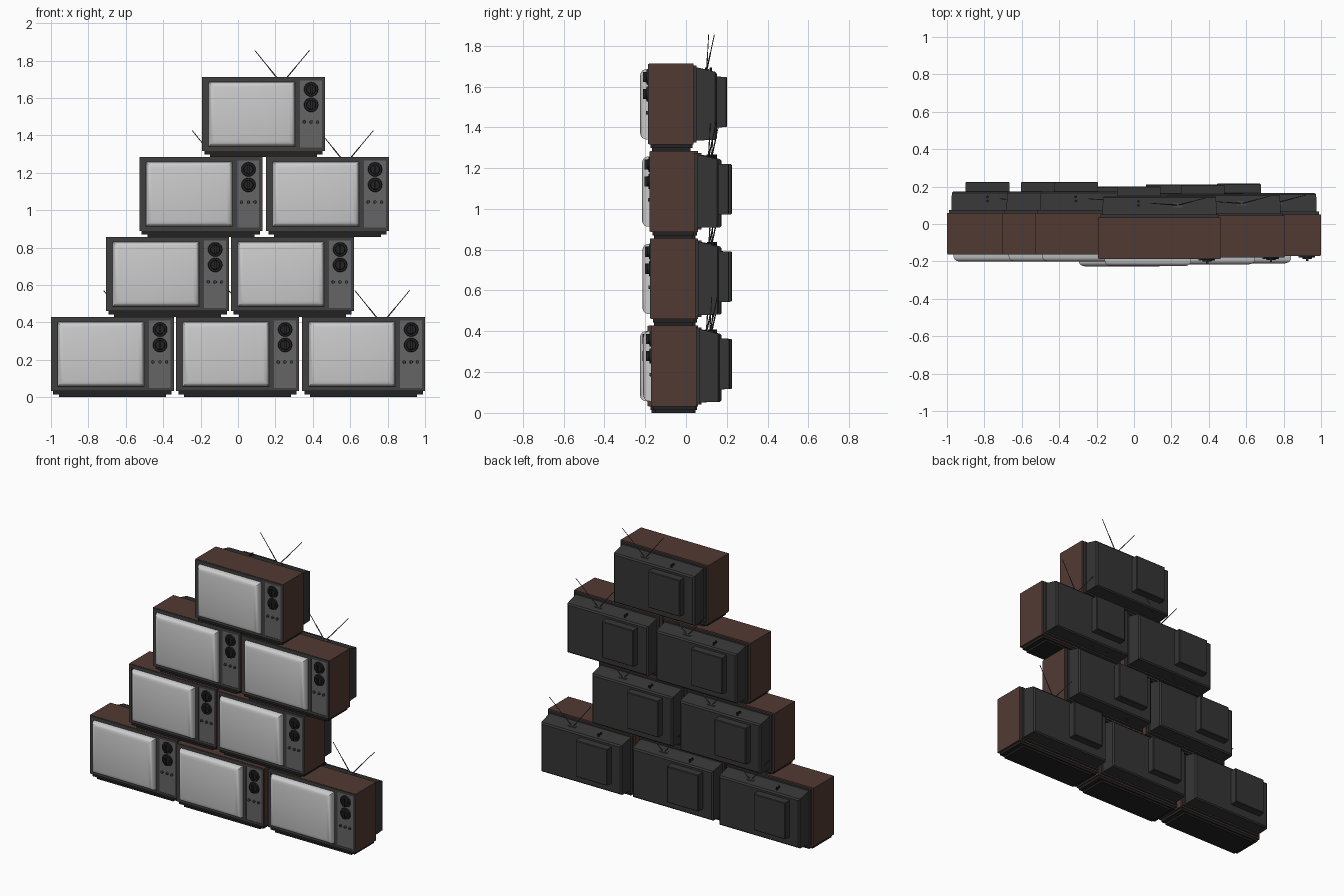
import bpy, bmesh, math
from mathutils import Vector, Matrix

if "Cube" in bpy.data.objects:
    bpy.data.objects.remove(bpy.data.objects["Cube"])

# ---- colours
def mat(name, r, g, b):
    m = bpy.data.materials.new(name)
    m.diffuse_color = (r, g, b, 1)
    m.use_nodes = True
    m.node_tree.nodes["Principled BSDF"].inputs["Base Color"].default_value = m.diffuse_color
    return m

BROWN = mat("brown_cabinet", .085, .042, .033)
DARK = mat("dark_back_plastic", .036, .036, .036)
FRAME = mat("frame_grey", .05, .05, .05)
PANEL = mat("panel_grey", .13, .13, .13)
BLACK = mat("black_plastic", .016, .016, .016)
GLASS = mat("pale_screen", .6, .6, .6)
METAL = mat("antenna_metal", .07, .07, .07)

W, H = .657, .428   # set width and height; local y = 0 is the rearmost point
FRONT = -.388

# ---- geometry helpers
def loft(bm, rings):
    """Capped skin through rectangles (y, x0, x1, z0, z1)."""
    loops = [[bm.verts.new(p) for p in ((x0, y, z0), (x1, y, z0), (x1, y, z1), (x0, y, z1))]
             for y, x0, x1, z0, z1 in rings]
    for a, b in zip(loops, loops[1:]):
        for i in range(4):
            j = (i + 1) % 4
            bm.faces.new((a[i], a[j], b[j], b[i]))
    bm.faces.new(loops[0])
    bm.faces.new(loops[-1])

def box(bm, x0, x1, y0, y1, z0, z1):
    loft(bm, [(y0, x0, x1, z0, z1), (y1, x0, x1, z0, z1)])

def rod(bm, a, b, r1, r2, sides):
    a, b = Vector(a), Vector(b)
    d = b - a
    m = Matrix.Translation((a + b) / 2) @ d.to_track_quat('Z', 'Y').to_matrix().to_4x4()
    bmesh.ops.create_cone(bm, cap_ends=True, segments=sides, radius1=r1, radius2=r2,
                          depth=d.length, matrix=m)

parts = []
def part(name, material, build, smooth=False):
    bm = bmesh.new()
    build(bm)
    bmesh.ops.recalc_face_normals(bm, faces=bm.faces)
    me = bpy.data.meshes.new(name)
    bm.to_mesh(me)
    bm.free()
    me.materials.append(material)
    parts.append((name, me, smooth))

# ---- parts of one television
def cabinet(bm):
    box(bm, 0, W, FRONT + .005, -.165, .032, H)

def foot(bm):
    box(bm, .012, W - .012, -.375, -.17, .014, .034)
    box(bm, .042, W - .042, -.368, -.178, 0, .016)

def front_frame(bm):
    e = .002
    for x0, x1, z0, z1 in ((e, .022, .034, H - e), (W - .017, W - e, .034, H - e),
                           (.022, W - .017, H - .018, H - e), (.022, W - .017, .034, .05),
                           (.508, .524, .05, H - .018)):
        box(bm, x0, x1, FRONT, FRONT + .02, z0, z1)

def screen_surround(bm):
    box(bm, .022, .508, FRONT + .003, FRONT + .01, .05, H - .018)

def screen(bm):
    rings = []
    for inset, y in ((0, .004), (.002, -.016), (.008, -.027), (.018, -.034), (.032, -.038)):
        rings.append((FRONT + y, .034 + inset, .498 - inset, .056 + inset, .402 - inset))
    loft(bm, rings)

def control_panel(bm):
    box(bm, .524, W - .017, FRONT + .002, FRONT + .01, .05, H - .018)

def knobs(bm):
    for z in (.362, .279):
        c = lambda y, dx=0, dz=0: (.583 + dx, FRONT + y, z + dz)
        rod(bm, c(.004), c(-.006), .039, .036, 24)
        rod(bm, c(-.005), c(-.014), .027, .024, 16)
        box(bm, .577, .589, FRONT - .025, FRONT - .01, z - .025, z + .025)

def small_buttons(bm):
    for x in (.546, .583, .617):
        rod(bm, (x, FRONT + .004, .188), (x, FRONT - .008, .188), .009, .008, 12)

def back_rim(bm):
    box(bm, .012, W - .012, -.166, -.15, .042, .418)

def back_cover(bm):
    loft(bm, [(-.151, .024, W - .024, .052, .41), (-.13, .024, W - .024, .052, .406),
              (-.058, .026, W - .026, .054, .388), (-.05, .036, W - .036, .062, .378)])

def tube_housing(bm):
    loft(bm, [(-.06, .1, .335, .115, .365), (-.004, .1, .335, .117, .363), (0, .104, .331, .121, .359)])

def rear_pegs(bm):
    for y in (-.08, -.102):
        rod(bm, (.216, y, .38), (.216, y, .41), .007, .007, 10)

def antenna(bm):
    box(bm, .4, .452, -.112, -.088, .385, .402)
    for tip in ((.282, -.09, .57), (.574, -.062, .57)):
        a = Vector((.426, -.1, .392))
        t = Vector(tip)
        m = a.lerp(t, .5)
        rod(bm, a, m, .0032, .0032, 6)
        rod(bm, m, t, .0022, .0022, 6)

part("cabinet", BROWN, cabinet)
part("foot", BLACK, foot)
part("front_frame", FRAME, front_frame)
part("screen_surround", FRAME, screen_surround)
part("screen", GLASS, screen, True)
part("control_panel", PANEL, control_panel)
part("knobs", BLACK, knobs, True)
part("small_buttons", FRAME, small_buttons, True)
part("back_rim", DARK, back_rim)
part("back_cover", DARK, back_cover)
part("tube_housing", DARK, tube_housing)
part("rear_pegs", BLACK, rear_pegs, True)
part("antenna", METAL, antenna, True)

# smooth the curved parts, keeping their sharp edges
for name, me, smooth in parts:
    if smooth:
        me.shade_smooth()
        me.set_sharp_from_angle(angle=math.radians(30))

# ---- stack: left edge x, rear y, row
stack = [(-1.0, .225, 0), (-.331, .2, 0), (.343, .216, 0),
         (-.705, .225, 1), (-.037, .212, 1),
         (-.527, .225, 2), (.15, .21, 2),
         (-.192, .201, 3)]
for i, (x, y, row) in enumerate(stack, 1):
    for name, me, _ in parts:
        ob = bpy.data.objects.new(f"television_{i}_{name}", me)
        ob.location = (x, y, row * H)
        bpy.context.collection.objects.link(ob)
